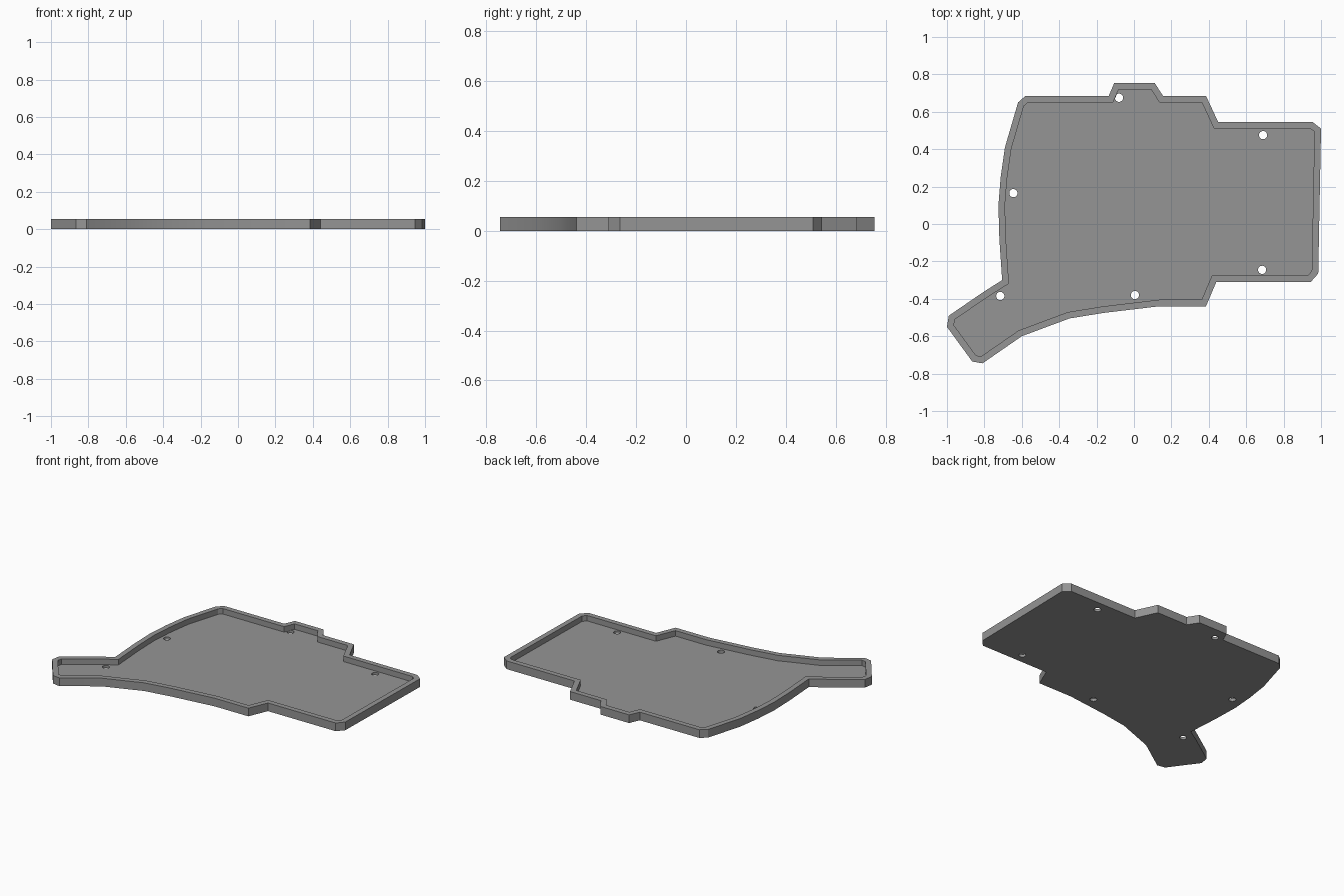
import bpy, bmesh, math
from mathutils import Vector

if "Cube" in bpy.data.objects:
    bpy.data.objects.remove(bpy.data.objects["Cube"])

HEIGHT, FLOOR, WALL, HOLE_R, HOLE_SIDES = 0.055, 0.018, 0.035, 0.022, 24

# Outer outline, counter-clockwise from the back left corner
OUTLINE = [
    (-0.58, 0.685), (-0.62, 0.65), (-0.69, 0.41), (-0.713, 0.25), (-0.725, 0.10),
    (-0.72, -0.08), (-0.705, -0.30), (-0.80, -0.36), (-0.99, -0.49), (-1.0, -0.55),
    (-0.865, -0.735), (-0.81, -0.745), (-0.60, -0.60), (-0.345, -0.505),
    (-0.16, -0.475), (0.135, -0.44), (0.385, -0.44), (0.44, -0.31), (0.945, -0.31),
    (0.985, -0.265), (1.0, 0.51), (0.955, 0.545), (0.45, 0.545), (0.385, 0.685),
    (0.155, 0.685), (0.11, 0.755), (-0.105, 0.755), (-0.135, 0.685)]
HOLES = [(-0.08, 0.675), (0.69, 0.475), (-0.645, 0.165),
         (-0.715, -0.385), (0.005, -0.38), (0.685, -0.245)]


def inset(points, dist):
    """Mitred inward offset of a counter-clockwise outline."""
    pts = [Vector(p) for p in points]
    result = []
    for i, p in enumerate(pts):
        a = (p - pts[i - 1]).normalized()
        b = (pts[(i + 1) % len(pts)] - p).normalized()
        na, nb = Vector((-a.y, a.x)), Vector((-b.y, b.x))
        result.append(p + (na + nb) * dist / (1 + na.dot(nb)))
    return result


def circle(centre):
    return [(centre[0] + HOLE_R * math.cos(2 * math.pi * k / HOLE_SIDES),
             centre[1] + HOLE_R * math.sin(2 * math.pi * k / HOLE_SIDES))
            for k in range(HOLE_SIDES)]


bm = bmesh.new()


def ring(points, z):
    verts = [bm.verts.new((p[0], p[1], z)) for p in points]
    edges = [bm.edges.new((verts[i - 1], verts[i])) for i in range(len(verts))]
    return verts, edges


def bridge(lower, upper):
    for i in range(len(lower)):
        bm.faces.new((lower[i - 1], lower[i], upper[i], upper[i - 1]))


inner = inset(OUTLINE, WALL)
bottom, bottom_edges = ring(OUTLINE, 0)
rim_out, _ = ring(OUTLINE, HEIGHT)
rim_in, _ = ring(inner, HEIGHT)
floor, floor_edges = ring(inner, FLOOR)

# Screw hole rims in the floor and the underside
hole_rings = []
for c in HOLES:
    low, low_edges = ring(circle(c), 0)
    high, high_edges = ring(circle(c), FLOOR)
    bottom_edges += low_edges
    floor_edges += high_edges
    hole_rings.append((low, high))

# Underside and floor, each filled around the holes
for edges, normal in ((bottom_edges, (0, 0, -1)), (floor_edges, (0, 0, 1))):
    bmesh.ops.triangle_fill(bm, use_beauty=True, use_dissolve=False,
                            edges=edges, normal=normal)

# Outer wall, rim, inner wall and hole walls
bridge(bottom, rim_out)
bridge(rim_out, rim_in)
bridge(rim_in, floor)
for low, high in hole_rings:
    bridge(low, high)
bmesh.ops.recalc_face_normals(bm, faces=bm.faces)

mesh = bpy.data.meshes.new("case_tray")
bm.to_mesh(mesh)
bm.free()
tray = bpy.data.objects.new("case_tray", mesh)
bpy.context.collection.objects.link(tray)

grey = bpy.data.materials.new("plain grey")
grey.diffuse_color = (0.3, 0.3, 0.3, 1)
grey.use_nodes = True
grey.node_tree.nodes["Principled BSDF"].inputs["Base Color"].default_value = grey.diffuse_color
mesh.materials.append(grey)

# Smooth only the gentle curves of the walls
bpy.context.view_layer.objects.active = tray
tray.select_set(True)
bpy.ops.object.shade_smooth_by_angle(angle=math.radians(16))
